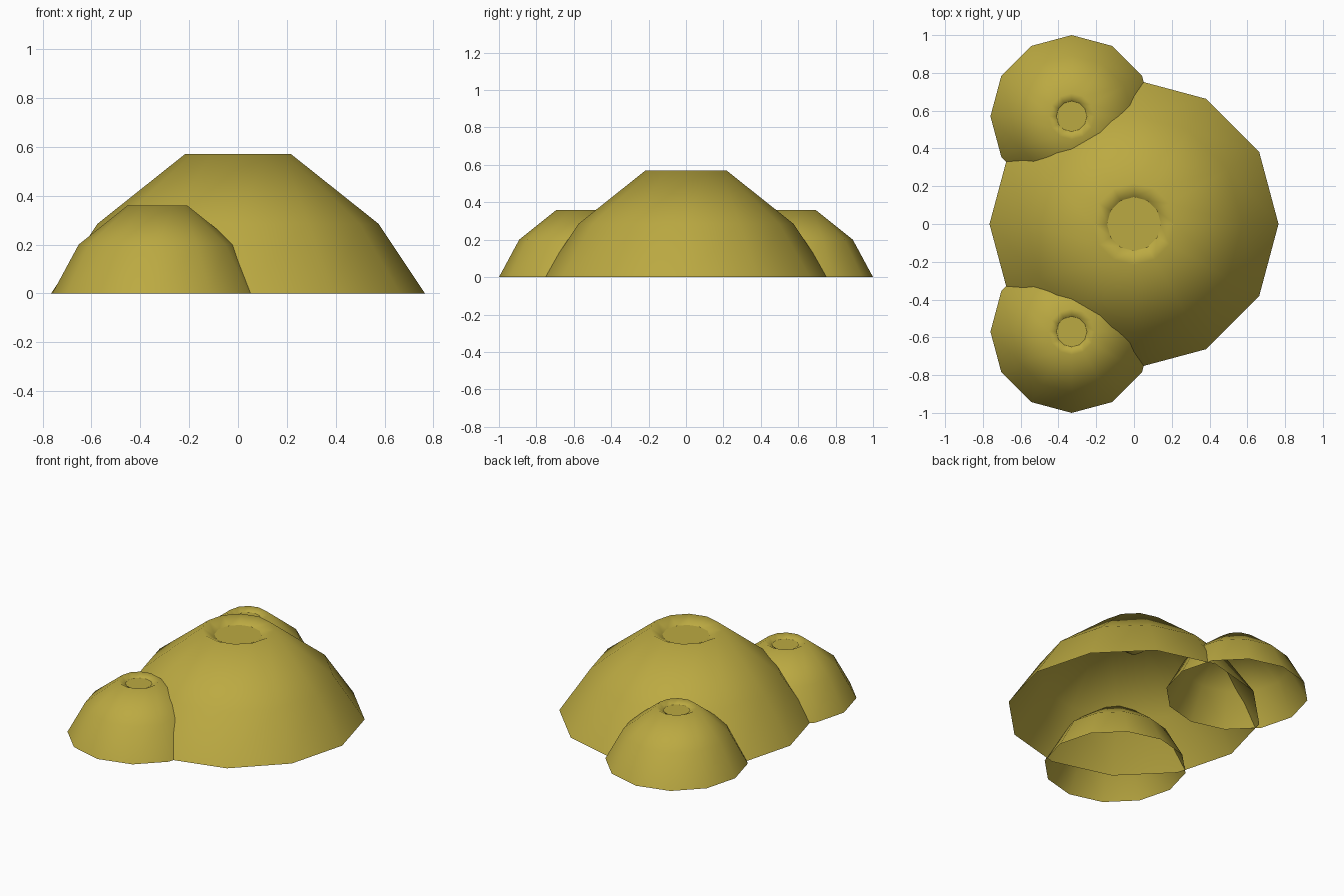
import bpy, bmesh
from math import cos, sin, tau

SIDES = 12

cube = bpy.data.objects.get("Cube")
if cube:
    bpy.data.objects.remove(cube, do_unlink=True)

# One mustard colour for everything
mustard = bpy.data.materials.new("mustard_yellow")
mustard.use_nodes = True
colour = (0.50, 0.40, 0.054, 1.0)
mustard.diffuse_color = colour
mustard.node_tree.nodes["Principled BSDF"].inputs["Base Color"].default_value = colour


def ring(bm, radius, z):
    return [bm.verts.new((radius * cos(tau * i / SIDES), radius * sin(tau * i / SIDES), z))
            for i in range(SIDES)]


def finish(bm, name, location, smooth):
    mesh = bpy.data.meshes.new(name)
    bm.to_mesh(mesh)
    bm.free()
    mesh.materials.append(mustard)
    for face in mesh.polygons:
        face.use_smooth = smooth
    obj = bpy.data.objects.new(name, mesh)
    obj.location = location
    bpy.context.collection.objects.link(obj)


def mound(name, location, profile, tip_z):
    """Open-bottomed shell: rings up the slope, over the rim and down to the pit tip."""
    bm = bmesh.new()
    rings = [ring(bm, r, z) for r, z in profile]
    for low, high in zip(rings, rings[1:]):
        for i in range(SIDES):
            j = (i + 1) % SIDES
            bm.faces.new((low[i], low[j], high[j], high[i]))
    tip = bm.verts.new((0, 0, tip_z))
    for i in range(SIDES):
        bm.faces.new((rings[-1][i], rings[-1][(i + 1) % SIDES], tip))
    finish(bm, name, location, True)


def pool(name, location, radius, z):
    """Flat disc filling the pit."""
    bm = bmesh.new()
    bm.faces.new(ring(bm, radius, z))
    finish(bm, name, location, False)


# Large central mound
centre = (0, 0, 0)
mound("large_mound", centre,
      [(0.765, 0), (0.575, 0.285), (0.217, 0.57), (0.14, 0.528), (0.07, 0.45)], 0.40)
pool("large_pool", centre, 0.143, 0.53)

# Two small mounds on the model's right, front and back
for side, y in (("front", -0.57), ("back", 0.57)):
    spot = (-0.33, y, 0)
    mound(side + "_small_mound", spot,
          [(0.43, 0), (0.322, 0.20), (0.122, 0.36), (0.08, 0.335), (0.04, 0.29)], 0.26)
    pool(side + "_small_pool", spot, 0.081, 0.337)
